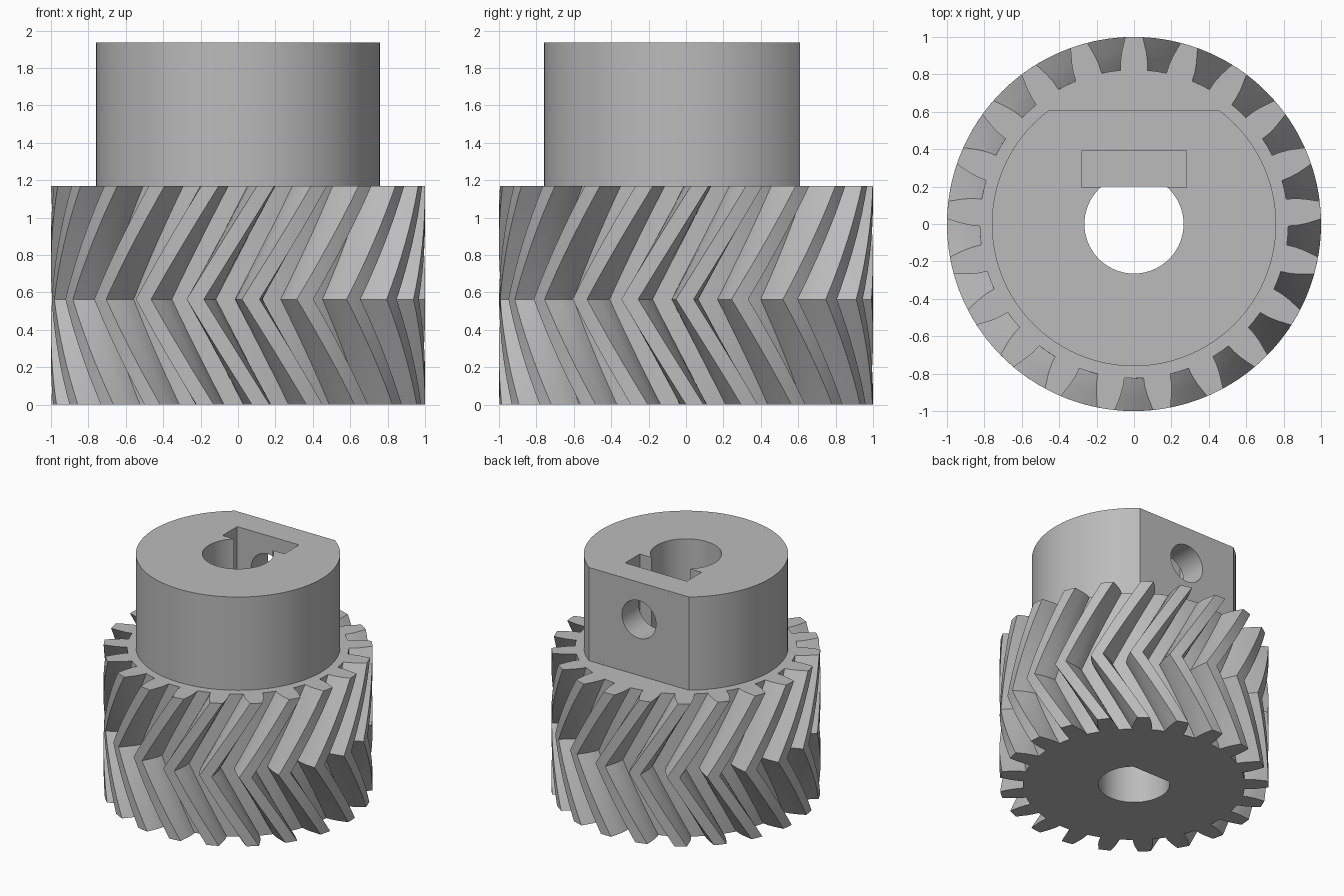
import bpy
import bmesh
from math import sin, cos, radians, asin, pi

if "Cube" in bpy.data.objects:
    bpy.data.objects.remove(bpy.data.objects["Cube"], do_unlink=True)

TEETH = 21
PITCH = 360 / TEETH
GEAR_TOP, GEAR_MID, HUB_TOP = 1.17, 0.563, 1.935
TWIST_RATE = 21.8 / (GEAR_TOP - GEAR_MID)   # degrees of helix per unit height

grey = bpy.data.materials.new("plain grey")
grey.use_nodes = True
COLOUR = (0.5, 0.5, 0.5, 1)
grey.diffuse_color = COLOUR
grey.node_tree.nodes["Principled BSDF"].inputs["Base Color"].default_value = COLOUR


def loft(name, outline, levels):
    """Stack a closed outline at (height, turn in degrees) levels and cap both ends."""
    bm = bmesh.new()
    rings = []
    for z, turn in levels:
        c, s = cos(radians(turn)), sin(radians(turn))
        rings.append([bm.verts.new((x * c - y * s, x * s + y * c, z)) for x, y in outline])
    n = len(outline)
    for low, high in zip(rings, rings[1:]):
        for i in range(n):
            j = (i + 1) % n
            bm.faces.new((low[i], low[j], high[j], high[i]))
    bm.faces.new(rings[0][::-1])
    bm.faces.new(rings[-1])
    bmesh.ops.recalc_face_normals(bm, faces=bm.faces)
    mesh = bpy.data.meshes.new(name)
    bm.to_mesh(mesh)
    bm.free()
    mesh.materials.append(grey)
    obj = bpy.data.objects.new(name, mesh)
    bpy.context.collection.objects.link(obj)
    return obj


def d_outline(radius, flat_y, steps):
    """Circle with its +y side cut off straight."""
    start = pi - asin(flat_y / radius)
    sweep = 2 * pi - (pi - 2 * asin(flat_y / radius))
    return [(radius * cos(start + sweep * i / steps), radius * sin(start + sweep * i / steps))
            for i in range(steps + 1)]


def cut(target, cutter):
    mod = target.modifiers.new("cut", "BOOLEAN")
    mod.operation = "DIFFERENCE"
    mod.solver = "EXACT"
    mod.object = cutter
    bpy.context.view_layer.objects.active = target
    bpy.ops.object.modifier_apply(modifier=mod.name)


# Herringbone gear: one tooth flank (radius, half angle), mirrored and repeated
flank = [(0.825, 5.0), (0.87, 4.75), (0.92, 4.1), (1.0, 2.7)]
tooth = [(r, -a) for r, a in flank] + [(1.0, 0)] + [(r, a) for r, a in flank[::-1]]
tooth.append((0.825, PITCH / 2))
gear_outline = []
for k in range(TEETH):
    for r, a in tooth:
        t = radians(90 + k * PITCH + a)
        gear_outline.append((r * cos(t), r * sin(t)))

STEPS = 8
heights = [GEAR_MID * i / STEPS for i in range(STEPS)]
heights += [GEAR_MID + (GEAR_TOP - GEAR_MID) * i / STEPS for i in range(STEPS + 1)]
top_turn = TWIST_RATE * (GEAR_TOP - GEAR_MID)
gear = loft("herringbone_gear", gear_outline,
            [(z, TWIST_RATE * abs(z - GEAR_MID) - top_turn) for z in heights])

# Hub with one flat side
hub = loft("hub", d_outline(0.76, 0.61, 96), [(GEAR_TOP, 0), (HUB_TOP, 0)])

# Shaft bore, nut slot and set screw hole
bore = loft("bore_cutter", d_outline(0.265, 0.2, 64), [(-0.2, 0), (2.2, 0)])
slot = loft("slot_cutter", [(-0.28, 0.199), (0.28, 0.199), (0.28, 0.39), (-0.28, 0.39)],
            [(1.34, 0), (2.2, 0)])
bpy.ops.mesh.primitive_cylinder_add(vertices=40, radius=0.155, depth=0.5,
                                    location=(0, 0.55, 1.63), rotation=(pi / 2, 0, 0))
screw = bpy.context.object
screw.name = "screw_hole_cutter"
screw.data.materials.append(grey)

cut(gear, bore)
for cutter in (bore, slot, screw):
    cut(hub, cutter)
for cutter in (bore, slot, screw):
    bpy.data.objects.remove(cutter, do_unlink=True)

# Smooth the round walls, keep the edges crisp
bpy.ops.object.select_all(action="DESELECT")
for obj in (gear, hub):
    obj.select_set(True)
bpy.context.view_layer.objects.active = gear
bpy.ops.object.shade_smooth_by_angle(angle=radians(25))
